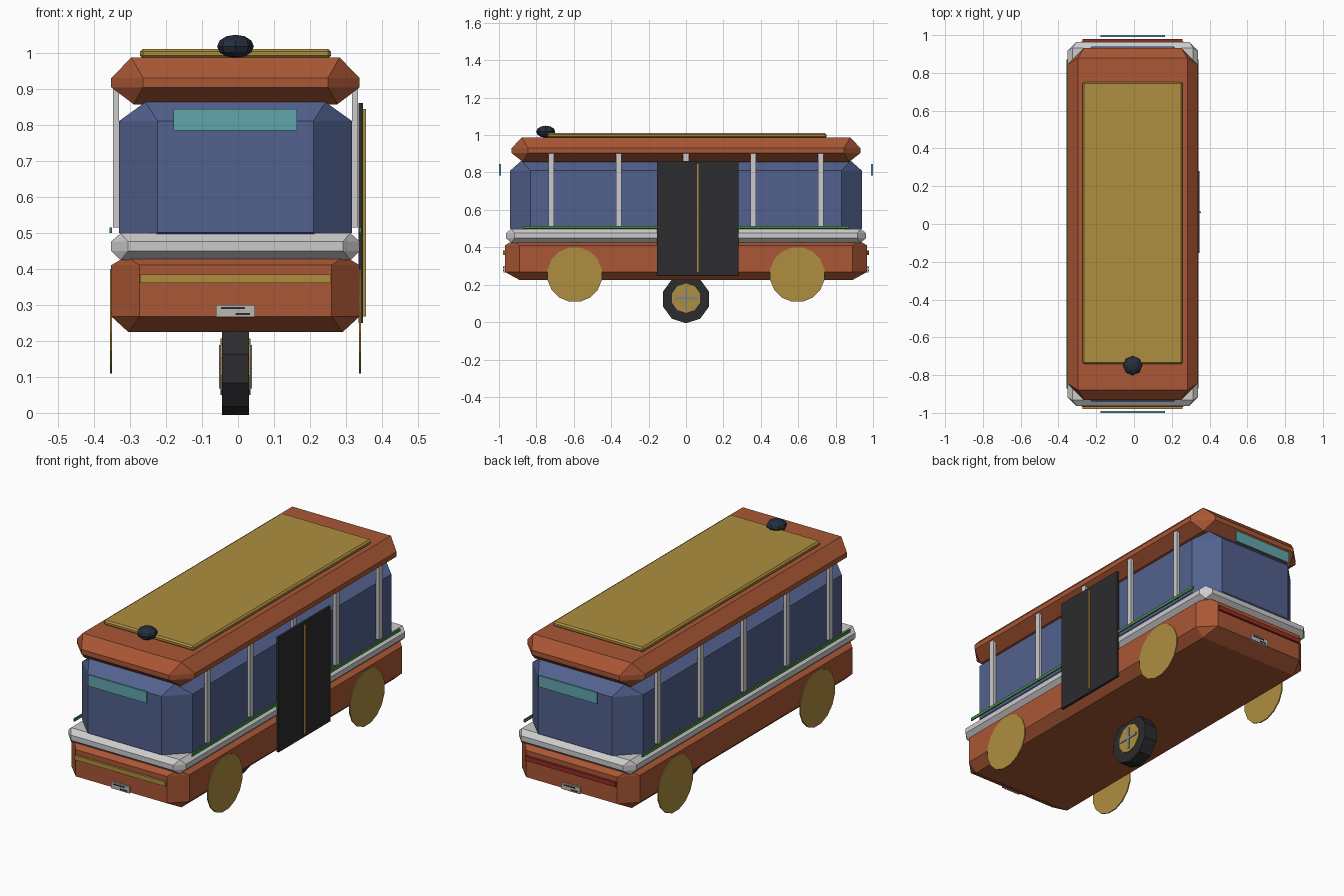
import bpy, bmesh, math
from mathutils import Matrix, Vector

if "Cube" in bpy.data.objects:
    bpy.data.objects.remove(bpy.data.objects["Cube"])

CX = -0.007  # body centreline (door trim widens the right side)


def material(name, r, g, b):
    m = bpy.data.materials.new(name)
    m.diffuse_color = (r, g, b, 1)
    m.use_nodes = True
    m.node_tree.nodes["Principled BSDF"].inputs["Base Color"].default_value = m.diffuse_color
    return m


ORANGE = material("orange paint", 0.40, 0.095, 0.035)
BLUE = material("blue glass", 0.085, 0.12, 0.27)
OCHRE = material("ochre", 0.42, 0.27, 0.05)
SILVER = material("silver", 0.55, 0.55, 0.55)
BLACK = material("black", 0.025, 0.025, 0.028)
NAVY = material("dark navy", 0.018, 0.027, 0.045)
TEAL = material("teal", 0.12, 0.38, 0.42)
GREEN = material("green", 0.06, 0.27, 0.06)
RED = material("red", 0.30, 0.025, 0.02)
STEEL = material("steel", 0.22, 0.23, 0.27)
PLATE = material("plate", 0.5, 0.48, 0.42)


def finish(bm, name, mat):
    bmesh.ops.recalc_face_normals(bm, faces=bm.faces)
    me = bpy.data.meshes.new(name)
    bm.to_mesh(me)
    bm.free()
    me.materials.append(mat)
    ob = bpy.data.objects.new(name, me)
    bpy.context.collection.objects.link(ob)
    return ob


def box(name, centre, size, mat):
    bm = bmesh.new()
    bmesh.ops.create_cube(bm, size=1, matrix=Matrix.Translation(centre) @ Matrix.Diagonal((*size, 1)))
    return finish(bm, name, mat)


def disc(name, centre, radius, width, sides, mat, turn=0.0):
    """Cylinder whose axis runs along x."""
    bm = bmesh.new()
    rot = Matrix.Rotation(math.pi / 2, 4, 'Y') @ Matrix.Rotation(turn, 4, 'Z')
    bmesh.ops.create_cone(bm, cap_ends=True, segments=sides, radius1=radius, radius2=radius,
                          depth=width, matrix=Matrix.Translation(centre) @ rot)
    return finish(bm, name, mat)


def chamfer_box(name, hx, hy, z0, z1, side, low, high, top, bottom, mat, cy=0.0):
    """Box with chamfered edges; top and bottom are (x, y) insets of the end faces."""
    bm = bmesh.new()
    for sx in (-1, 1):
        for sy in (-1, 1):
            pts = [(hx - top[0], hy - top[1], z1), (hx - bottom[0], hy - bottom[1], z0)]
            for z in (z0 + low, z1 - high):
                pts += [(hx - side, hy, z), (hx, hy - side, z)]
            for x, y, z in pts:
                bm.verts.new((CX + sx * x, cy + sy * y, z))
    bmesh.ops.convex_hull(bm, input=bm.verts)
    bmesh.ops.dissolve_limit(bm, angle_limit=0.01, verts=bm.verts, edges=bm.edges)
    return finish(bm, name, mat)


# Stacked body shells
chamfer_box("lower_body", 0.345, 0.968, 0.224, 0.435, 0.078, 0.044, 0.025,
            (0.042, 0.042), (0.048, 0.08), ORANGE)
chamfer_box("belt_bumper", 0.345, 0.963, 0.424, 0.499, 0.046, 0.025, 0.023,
            (0.026, 0.03), (0.026, 0.03), SILVER)
chamfer_box("window_band", 0.324, 0.94, 0.455, 0.863, 0.108, 0.046, 0.053,
            (0.074, 0.06), (0.06, 0.06), BLUE)
chamfer_box("roof", 0.345, 0.933, 0.857, 0.987, 0.088, 0.047, 0.057,
            (0.056, 0.055), (0.062, 0.06), ORANGE)
chamfer_box("roof_panel", 0.265, 0.746, 0.984, 1.011, 0.008, 0.008, 0.008,
            (0.008, 0.008), (0.008, 0.008), OCHRE, cy=0.005)

# Roof beacon
bm = bmesh.new()
bmesh.ops.create_uvsphere(bm, u_segments=8, v_segments=6, radius=1,
                          matrix=Matrix.Translation((CX, -0.75, 1.018))
                          @ Matrix.Diagonal((0.051, 0.051, 0.032, 1)))
finish(bm, "roof_beacon", NAVY)

# Both long sides: window posts, green strip, wheel discs
for s, side in ((-1, "left"), (1, "right")):
    for i in range(5):
        box(f"window_post_{side}_{i + 1}", (CX + s * 0.332, (i - 2) * 0.36, 0.71),
            (0.016, 0.03, 0.39), SILVER)
    box(f"side_strip_{side}", (CX + s * 0.346, 0, 0.507), (0.007, 1.74, 0.015), GREEN)
    for y, end in ((-0.595, "front"), (0.595, "rear")):
        disc(f"wheel_disc_{end}_{side}", (CX + s * 0.346, y, 0.254), 0.148, 0.006, 16, OCHRE,
             math.pi / 16)

# Both ends: destination sign, light bar, plate
for s, end, lamp in ((-1, "front", OCHRE), (1, "rear", RED)):
    box(f"destination_sign_{end}", (CX, s * 0.995, 0.814), (0.343, 0.01, 0.06), TEAL)
    box(f"light_bar_{end}", (CX, s * 0.972, 0.372), (0.53, 0.014, 0.024), lamp)
    box(f"plate_{end}", (CX, s * 0.971, 0.283), (0.108, 0.012, 0.034), PLATE)
    box(f"plate_upper_bar_{end}", (CX - s * -0.007, s * 0.977, 0.291), (0.066, 0.004, 0.006), NAVY)
    box(f"plate_lower_bar_{end}", (CX - s * 0.02, s * 0.977, 0.275), (0.04, 0.004, 0.006), NAVY)

# Door on the right side with its centre trim
box("door", (0.341, 0.063, 0.555), (0.012, 0.435, 0.61), BLACK)
box("door_trim", (0.350, 0.063, 0.556), (0.010, 0.008, 0.577), OCHRE)

# Central wheel beneath the floor
disc("centre_tyre", (CX, 0, 0.123), 0.1293, 0.075, 10, BLACK, math.pi / 10)
for s, side in ((-1, "left"), (1, "right")):
    disc(f"centre_hub_{side}", (CX + s * 0.037, 0, 0.128), 0.079, 0.010, 10, OCHRE, math.pi / 10)
    box(f"hub_spoke_upright_{side}", (CX + s * 0.041, 0, 0.128), (0.010, 0.013, 0.12), STEEL)
    box(f"hub_spoke_level_{side}", (CX + s * 0.041, 0, 0.128), (0.010, 0.12, 0.013), STEEL)
